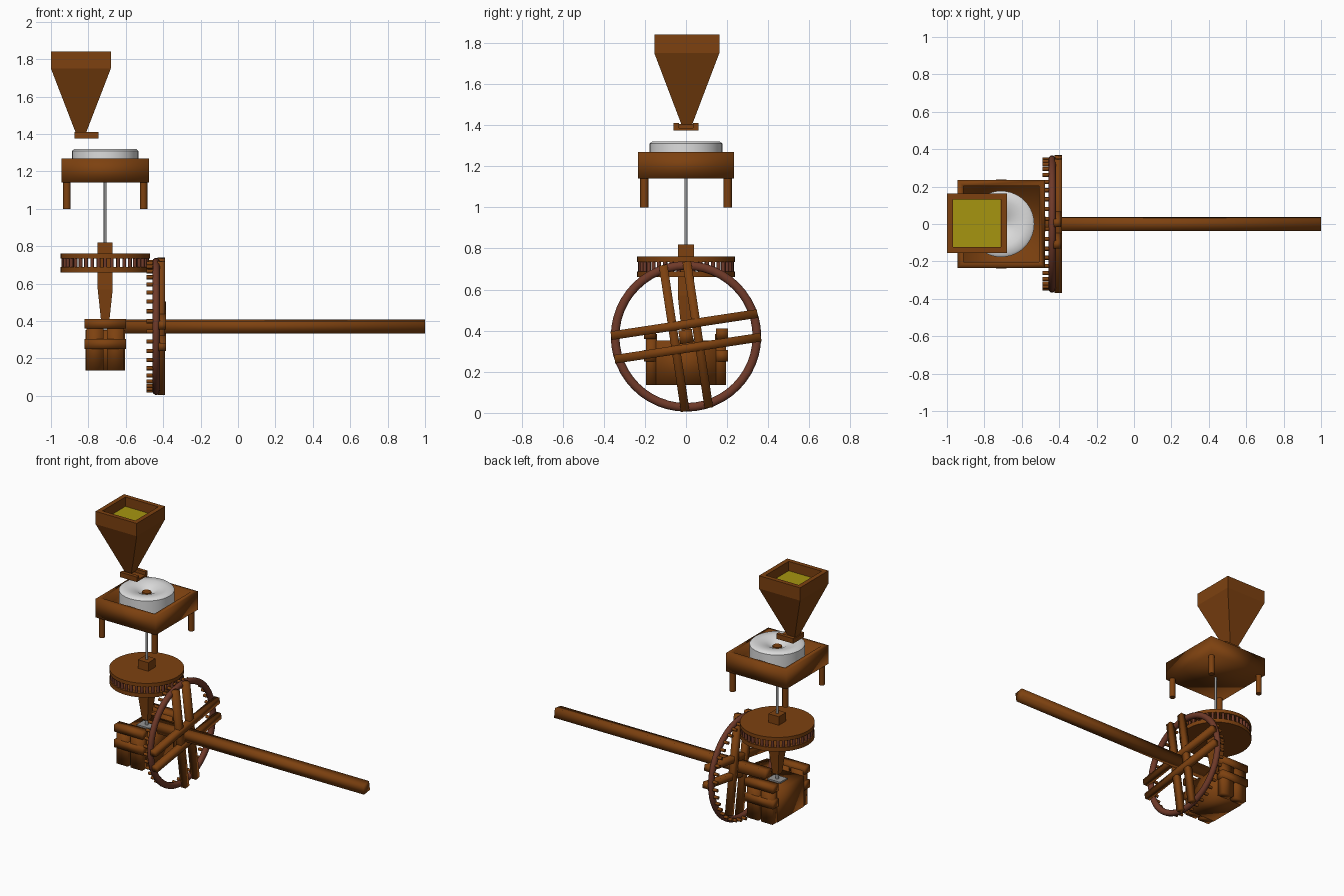
import bpy, bmesh, math
from mathutils import Matrix, Vector

if "Cube" in bpy.data.objects:
    bpy.data.objects.remove(bpy.data.objects["Cube"])


def material(name, rgb):
    m = bpy.data.materials.new(name)
    m.diffuse_color = (*rgb, 1)
    m.use_nodes = True
    m.node_tree.nodes["Principled BSDF"].inputs["Base Color"].default_value = m.diffuse_color
    return m


WOOD = material("brown_wood", (0.205, 0.053, 0.005))
RED = material("red_wood", (0.16, 0.042, 0.022))
GRAIN = material("grain_yellow", (0.38, 0.30, 0.005))
STONE = material("pale_stone", (0.72, 0.72, 0.72))
METAL = material("grey_metal", (0.3, 0.3, 0.3))
CX = -0.71                      # axis of the upright shaft
TILT = math.radians(8.6)        # turn of the great wheel
HUB = Vector((0, 0, 0.372))     # centre of the great wheel


def finish(name, bm, mat, smooth=False):
    bmesh.ops.recalc_face_normals(bm, faces=bm.faces)
    me = bpy.data.meshes.new(name)
    bm.to_mesh(me)
    bm.free()
    me.materials.append(mat)
    ob = bpy.data.objects.new(name, me)
    bpy.context.collection.objects.link(ob)
    if smooth is True:
        me.shade_smooth()
    elif smooth:
        bpy.ops.object.select_all(action='DESELECT')
        ob.select_set(True)
        bpy.context.view_layer.objects.active = ob
        bpy.ops.object.shade_smooth_by_angle(angle=math.radians(smooth))
    return ob


def add_box(bm, x, y, z, rot=Matrix()):
    size = [b - a for a, b in (x, y, z)]
    mid = [(a + b) / 2 for a, b in (x, y, z)]
    bmesh.ops.create_cube(bm, size=1, matrix=rot @ Matrix.Translation(mid) @ Matrix.Diagonal((*size, 1)))


def box(name, x, y, z, mat=WOOD, smooth=True, rot=Matrix()):
    bm = bmesh.new()
    add_box(bm, x, y, z, rot)
    return finish(name, bm, mat, smooth)


def add_rod(bm, a, b, r, seg=10):
    a, b = Vector(a), Vector(b)
    d = b - a
    m = Matrix.Translation((a + b) / 2) @ d.to_track_quat('Z', 'Y').to_matrix().to_4x4()
    bmesh.ops.create_cone(bm, cap_ends=True, segments=seg, radius1=r, radius2=r, depth=d.length, matrix=m)


def rod(name, a, b, r, mat=WOOD, seg=12):
    bm = bmesh.new()
    add_rod(bm, a, b, r, seg)
    return finish(name, bm, mat, 40)


def square_stack(name, cx, cy, rings, mat=WOOD):
    """Skin square rings given as (half x, half y, z), capped at both ends."""
    bm = bmesh.new()
    loops = [[bm.verts.new((cx + sx * hx, cy + sy * hy, z))
              for sx, sy in ((-1, -1), (1, -1), (1, 1), (-1, 1))] for hx, hy, z in rings]
    for lo, hi in zip(loops, loops[1:]):
        for i in range(4):
            j = (i + 1) % 4
            bm.faces.new((lo[i], lo[j], hi[j], hi[i]))
    bm.faces.new(loops[0])
    bm.faces.new(loops[-1])
    return finish(name, bm, mat)


# Hopper with hollow mouth, grain and feed tray
square_stack("hopper", -0.84, 0.004, [(0.025, 0.025, 1.40), (0.16, 0.158, 1.75), (0.16, 0.158, 1.84),
                                      (0.128, 0.127, 1.84), (0.128, 0.127, 1.77)])
box("grain", (-0.967, -0.713), (-0.122, 0.130), (1.765, 1.775), GRAIN, False)
box("tray_floor", (-0.875, -0.745), (-0.06, 0.06), (1.375, 1.387), smooth=False)
for s in (-1, 1):
    box("tray_side", (-0.875, -0.745), sorted((s * 0.035, s * 0.06)), (1.38, 1.41), smooth=False)
box("tray_back", (-0.875, -0.855), (-0.05, 0.05), (1.38, 1.405), smooth=False)

# Millstone frame: open tray on four legs
bm = bmesh.new()
outer, inner = 0.234, 0.202
rings = [(outer, 1.14), (outer, 1.27), (inner, 1.27), (inner, 1.17)]
loops = [[bm.verts.new((CX + sx * h, sy * h, z)) for sx, sy in ((-1, -1), (1, -1), (1, 1), (-1, 1))]
         for h, z in rings]
for lo, hi in zip(loops, loops[1:]):
    for i in range(4):
        bm.faces.new((lo[i], lo[(i + 1) % 4], hi[(i + 1) % 4], hi[i]))
bm.faces.new(loops[0])
bm.faces.new(loops[-1])
finish("stone_frame", bm, WOOD, True)
for sx in (-1, 1):
    for sy in (-1, 1):
        rod("frame_leg", (CX + sx * 0.205, sy * 0.203, 1.0), (CX + sx * 0.205, sy * 0.203, 1.15), 0.02)

# Millstone turned from a profile, dished towards the eye
bm = bmesh.new()
profile = [(0.03, 1.17), (0.177, 1.17), (0.177, 1.31), (0.165, 1.32), (0.12, 1.32), (0.07, 1.308), (0.03, 1.285)]
vs = [bm.verts.new((r, 0, z)) for r, z in profile]
es = [bm.edges.new((vs[i], vs[(i + 1) % len(vs)])) for i in range(len(vs))]
bmesh.ops.spin(bm, geom=vs + es, cent=(0, 0, 0), axis=(0, 0, 1), angle=math.tau, steps=40)
bmesh.ops.remove_doubles(bm, verts=bm.verts, dist=1e-5)
bmesh.ops.translate(bm, verts=bm.verts, vec=(CX, 0, 0))
finish("millstone", bm, STONE, 50)
rod("stone_eye_plug", (CX, 0, 1.18), (CX, 0, 1.295), 0.03)

# Upright shaft: metal spindle above, tapered timber below
rod("spindle", (CX, 0, 0.80), (CX, 0, 1.18), 0.008, METAL)
square_stack("upright_shaft", CX, 0, [(0.022, 0.022, 0.40), (0.04, 0.04, 0.57), (0.04, 0.04, 0.82)])
rod("shaft_pivot", (CX, 0, 0.35), (CX, 0, 0.41), 0.012, METAL)
box("pivot_plate", (CX - 0.05, CX + 0.05), (-0.04, 0.04), (0.35, 0.362), METAL, False)

# Lantern gear: two discs with pegs between
for z0, z1 in ((0.66, 0.688), (0.735, 0.76)):
    rod("lantern_disc", (CX, 0, z0), (CX, 0, z1), 0.239, WOOD, 36)
bm = bmesh.new()
for i in range(40):
    a = math.tau * i / 40
    x, y = CX + 0.224 * math.cos(a), 0.224 * math.sin(a)
    add_rod(bm, (x, y, 0.665), (x, y, 0.75), 0.0105, 8)
finish("lantern_pegs", bm, RED, 50)

# Great wheel: rounded rim, pegs and two pairs of clasp arms
bm = bmesh.new()
vs = [bm.verts.new((-0.438 + 0.02 * math.cos(a), 0.345 + 0.022 * math.sin(a), 0))
      for a in (math.tau * k / 10 for k in range(10))]
es = [bm.edges.new((vs[i], vs[(i + 1) % 10])) for i in range(10)]
bmesh.ops.spin(bm, geom=vs + es, cent=(0, 0, 0), axis=(1, 0, 0), angle=math.tau, steps=48)
bmesh.ops.remove_doubles(bm, verts=bm.verts, dist=1e-5)
bmesh.ops.translate(bm, verts=bm.verts, vec=HUB)
finish("wheel_rim", bm, RED, 60)
bm = bmesh.new()
for i in range(40):
    a = math.tau * (i + 0.5) / 40
    y, z = 0.345 * math.cos(a), HUB.z + 0.345 * math.sin(a)
    add_rod(bm, (-0.488, y, z), (-0.44, y, z), 0.011, 8)
finish("wheel_pegs", bm, WOOD, 50)
turn = Matrix.Translation(HUB) @ Matrix.Rotation(TILT, 4, 'X')
for s in (-1, 1):
    off = (s * 0.058 - 0.021, s * 0.058 + 0.021)
    box("wheel_arm_level", (-0.425, -0.385), (-0.36, 0.36), off, rot=turn)
    box("wheel_arm_upright", (-0.43, -0.39), off, (-0.36, 0.36), rot=turn)

# Long square axle
box("axle", (-0.64, 1.0), (-0.033, 0.033), (-0.033, 0.033), rot=turn)

# Bearing block with posts and planks on both sides
box("base_block", (-0.815, -0.605), (-0.145, 0.145), (0.135, 0.352))
for s in (-1, 1):
    for x in (-0.765, -0.655):
        box("base_post", (x - 0.045, x + 0.045), sorted((s * 0.14, s * 0.195)), (0.135, 0.385))
    for z0, z1 in ((0.25, 0.305), (0.36, 0.41)):
        box("base_plank", (-0.82, -0.6), sorted((s * 0.145, s * 0.205)), (z0, z1))
